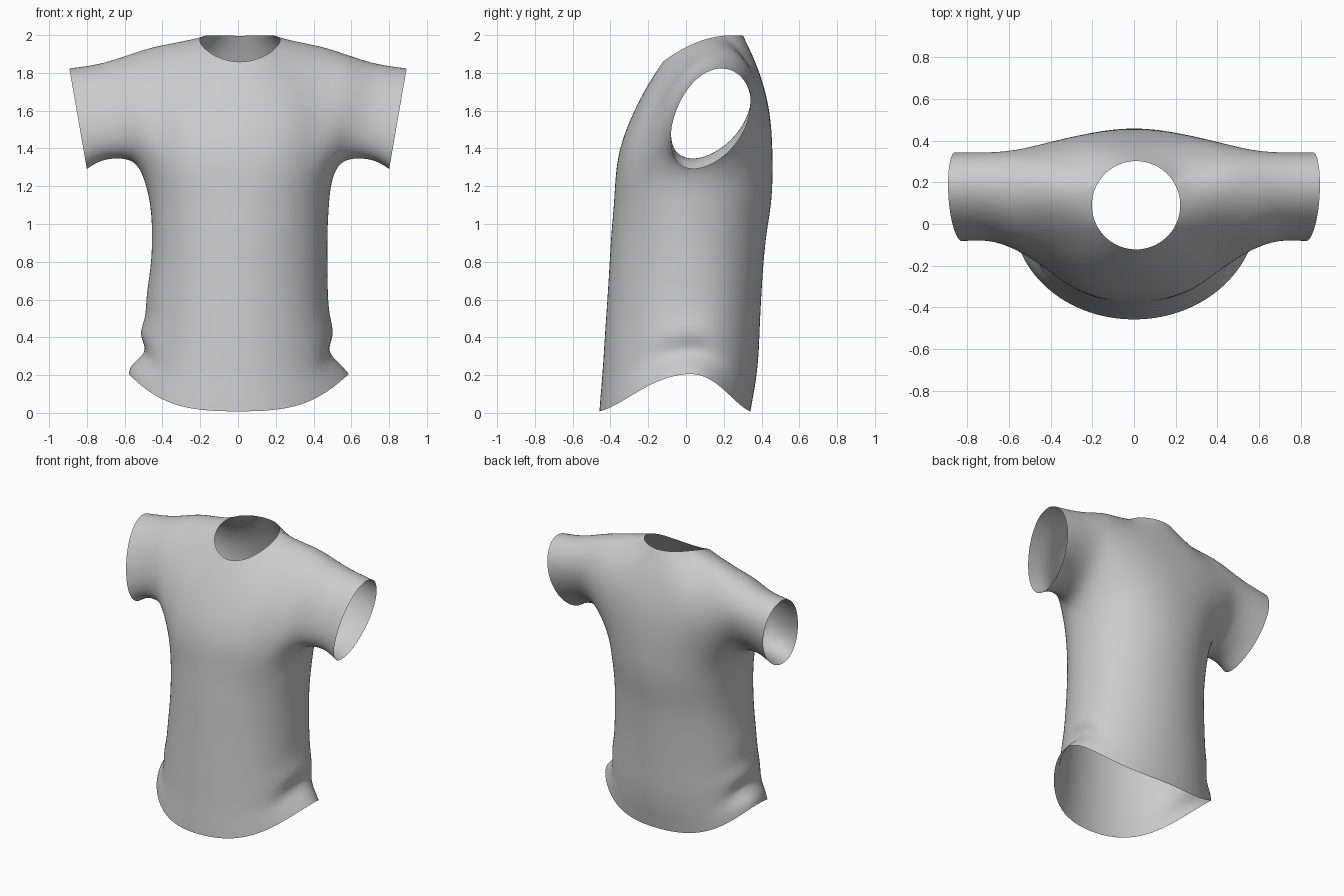
import bpy, bmesh
from math import sin, cos, pi, radians

cube = bpy.data.objects.get("Cube")
if cube:
    bpy.data.objects.remove(cube)

cloth = bpy.data.materials.new("grey_cloth")
cloth.use_nodes = True
GREY = (0.6, 0.6, 0.6, 1)
cloth.diffuse_color = GREY
cloth.node_tree.nodes["Principled BSDF"].inputs["Base Color"].default_value = GREY

STEP = pi / 10          # torso loop has 20 points
SIDE_Y = 0.03
bm = bmesh.new()
grid = {}               # (column, point): columns run cuff to cuff, points run front over top to back


def put(column, point, x, y, z):
    grid[column, point] = bm.verts.new((x, y, z))


def torso_point(angle, half_width, front, back, roundness):
    depth = (front if cos(angle) > 0 else back) - SIDE_Y
    return 1.016 * half_width * sin(angle), SIDE_Y + 1.012 * depth * abs(cos(angle)) ** roundness


# Chest, shoulder and back columns, blended from the centre line to the armhole
centre = {0: (-.375, 1.3), 1: (-.338, 1.47), 2: (-.225, 1.71),
          6: (.38, 1.84), 7: (.45, 1.61), 8: (.464, 1.34)}
armhole = [(.39, -.245, 1.27), (.415, -.215, 1.45), (.43, -.14, 1.66), (.44, 0, 1.865),
           (.45, .16, 1.96), (.45, .29, 1.92), (.44, .375, 1.77), (.42, .405, 1.56), (.39, .33, 1.28)]
for c in range(-3, 4):
    spread, blend = sin(c * STEP) / sin(3 * STEP), abs(c / 3) ** 2.3
    for j, (ax, ay, az) in enumerate(armhole):
        if abs(c) == 3:
            put(c, j, ax * spread, ay, az)
        elif j in centre:
            y, z = centre[j]
            put(c, j, ax * spread, y + (ay - y) * blend, z + (az - z) * blend)

# Neckline, a tilted oval in the middle of the shoulders
for c in range(-2, 3):
    for j in (3, 4, 5):
        if j == 4 and abs(c) < 2:
            continue
        a = radians(90 * (1 if c > 0 else -1) if j == 4 else 30 * c)
        k = cos(a) * (-1 if j == 5 else 1)
        put(c, j, .01 + .222 * sin(a), .09 - .222 * k, 1.978 - .072 * k - .055 * k * k)

# Armpits and sleeves: top x, bottom x, front y, back y, bottom z, top z
sleeve = [(.57, .54, -.13, .365, 1.34, 1.9), (.69, .66, -.08, .35, 1.35, 1.858),
          (.79, .74, -.075, .35, 1.33, 1.838), (.893, .8, -.08, .35, 1.29, 1.825)]
for s in (-1, 1):
    for j, y, x in ((9, .19, .475), (10, .04, .5), (11, -.11, .475)):
        put(3 * s, j, s * x, y, 1.23)
    for n, (xt, xb, yf, yb, zb, zt) in enumerate(sleeve):
        for j in range(12):
            a = radians(30 * (j - 1))
            u, v = 1.04 * cos(a), 1.04 * sin(a)
            x = (xt + xb) / 2 + (xt - xb) / 2 * v
            y = (yf + yb) / 2 - (yb - yf) / 2 * .93 * u + .075 * v - .022 * v * v
            put(s * (4 + n), j, s * x, y, (zb + zt) / 2 + (zt - zb) / 2 * v)

for c in range(-7, 7):
    on_sleeve = min(abs(c), abs(c + 1)) >= 3
    for j in range(12 if on_sleeve else 8):
        if -2 <= c < 2 and j in (3, 4):
            continue
        k = (j + 1) % 12
        bm.faces.new([grid[c, j], grid[c + 1, j], grid[c + 1, k], grid[c, k]])

# Torso rows hanging from the chest, ending in a curved, flared hem:
# side z, centre z, left width, right width, plain width, front y, back y, roundness
rows = [(1.1, 1.12, .483, .46, .468, -.38, .457, .87), (.95, .95, .474, .452, .46, -.397, .425, .91),
        (.78, .76, .475, .458, .463, -.407, .408, .91), (.62, .56, .475, .49, .475, -.42, .396, .91),
        (.51, .42, .485, .485, .488, -.43, .39, .92), (.42, .29, .515, .535, .505, -.438, .385, .93),
        (.335, .16, .455, .46, .525, -.447, .37, .94), (.27, .08, .54, .57, .55, -.455, .355, .96),
        (.217, .007, .59, .58, .57, -.46, .342, .97)]
loop = ([grid[c, 0] for c in range(-3, 4)] + [grid[3, j] for j in (11, 10, 9)]
        + [grid[c, 8] for c in range(3, -4, -1)] + [grid[-3, j] for j in (9, 10, 11)])
for side_z, mid_z, left, right, plain, front, back, roundness in rows:
    ring = []
    for i in range(20):
        a = (i - 3) * STEP
        side = abs(sin(a))
        width = plain + ((left if sin(a) > 0 else right) - plain) * side ** 11
        x, y = torso_point(a, width, front, back, roundness)
        ring.append(bm.verts.new((x, y, mid_z + (side_z - mid_z) * side ** 3.5)))
    for i in range(20):
        k = (i + 1) % 20
        bm.faces.new([loop[i], loop[k], ring[k], ring[i]])
    loop = ring

bmesh.ops.recalc_face_normals(bm, faces=bm.faces)
mesh = bpy.data.meshes.new("shirt")
bm.to_mesh(mesh)
bm.free()
mesh.materials.append(cloth)
shirt = bpy.data.objects.new("shirt", mesh)
bpy.context.collection.objects.link(shirt)
mesh.shade_smooth()

# Smooth cloth surface
smooth = shirt.modifiers.new("smooth_cloth", 'SUBSURF')
smooth.levels = smooth.render_levels = 3
